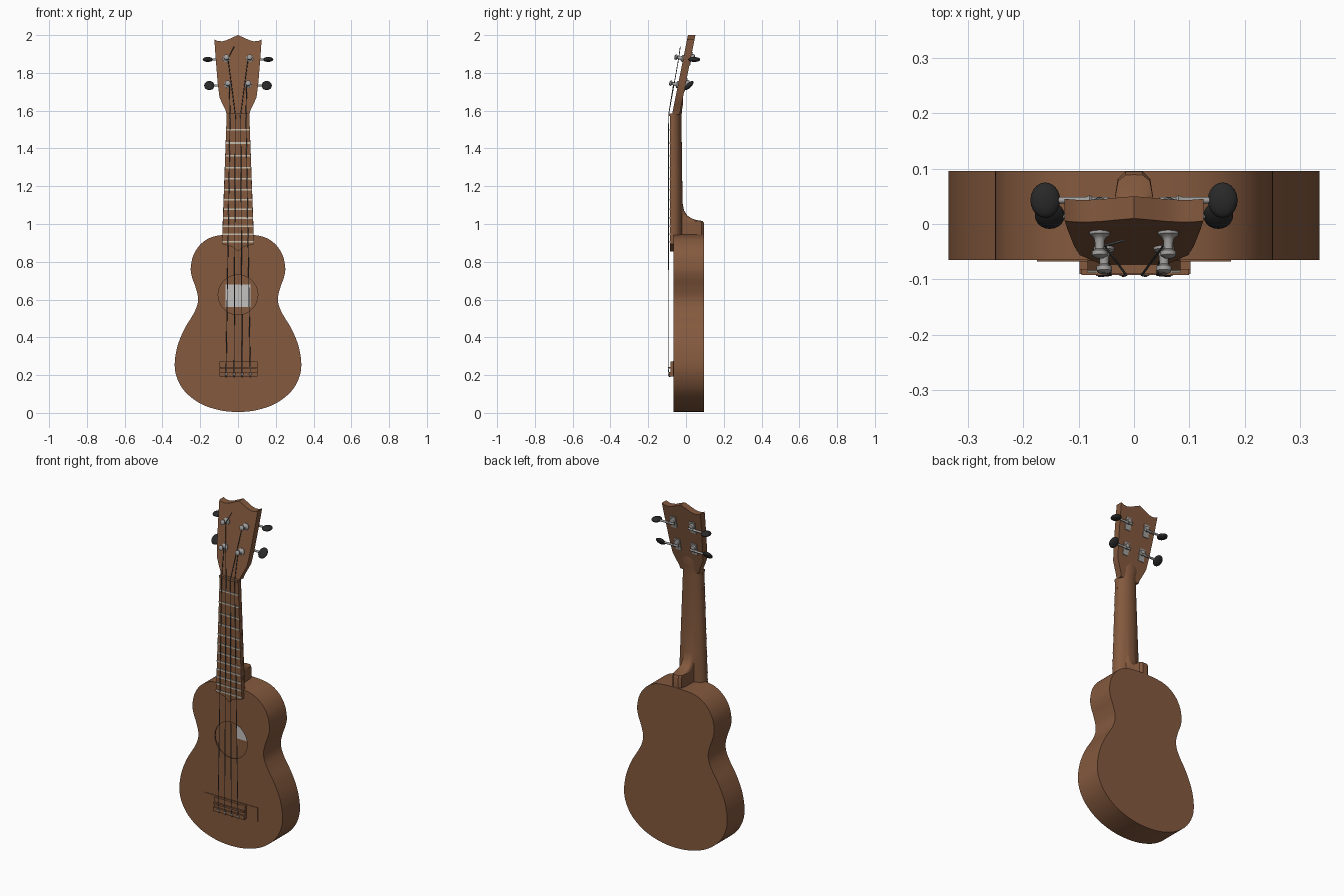
import bpy, bmesh, math
from mathutils import Vector, Matrix

if "Cube" in bpy.data.objects:
    bpy.data.objects.remove(bpy.data.objects["Cube"])


def material(name, rgb):
    m = bpy.data.materials.new(name)
    m.diffuse_color = (*rgb, 1)
    m.use_nodes = True
    m.node_tree.nodes["Principled BSDF"].inputs["Base Color"].default_value = m.diffuse_color
    return m


WOOD = material("brown wood", (0.23, 0.10, 0.048))
STEEL = material("grey metal", (0.36, 0.35, 0.34))
FRET = material("pale fret metal", (0.58, 0.52, 0.43))
BLACK = material("black plastic", (0.022, 0.022, 0.022))
STRING = material("dark string", (0.10, 0.10, 0.10))
PAPER = material("pale paper", (0.55, 0.54, 0.53))


def finish(ob, mat, angle=35):
    ob.data.materials.clear()
    ob.data.materials.append(mat)
    bpy.ops.object.select_all(action='DESELECT')
    bpy.context.view_layer.objects.active = ob
    ob.select_set(True)
    if ob.type == 'CURVE':
        bpy.ops.object.convert(target='MESH')
        ob = bpy.context.object
    bm = bmesh.new()
    bm.from_mesh(ob.data)
    bmesh.ops.remove_doubles(bm, verts=bm.verts, dist=1e-5)
    bmesh.ops.recalc_face_normals(bm, faces=bm.faces)
    bm.to_mesh(ob.data)
    bm.free()
    bpy.ops.object.shade_smooth_by_angle(angle=math.radians(angle))
    return ob


def from_bmesh(name, bm, mat):
    me = bpy.data.meshes.new(name)
    bm.to_mesh(me)
    bm.free()
    ob = bpy.data.objects.new(name, me)
    bpy.context.collection.objects.link(ob)
    return finish(ob, mat)


def new_curve(name, dims, loops, cyclic):
    cu = bpy.data.curves.new(name, 'CURVE')
    cu.dimensions = dims
    for pts in loops:
        s = cu.splines.new('POLY')
        s.points.add(len(pts) - 1)
        for p, c in zip(s.points, pts):
            p.co = (*c, 0, 1) if len(c) == 2 else (*c, 1)
        s.use_cyclic_u = cyclic
    ob = bpy.data.objects.new(name, cu)
    bpy.context.collection.objects.link(ob)
    return ob


def plate(name, loops, y0, y1, mat):
    """Flat shape in x,z (later loops are holes), thick from y0 to y1."""
    ob = new_curve(name, '2D', loops, True)
    ob.data.fill_mode = 'BOTH'
    ob.data.extrude = (y1 - y0) / 2
    ob = finish(ob, mat)
    ob.data.transform(Matrix.Translation((0, (y0 + y1) / 2, 0)) @ Matrix.Rotation(math.pi / 2, 4, 'X'))
    return ob


def box(name, x0, x1, y0, y1, z0, z1, mat):
    return plate(name, [[(x0, z0), (x1, z0), (x1, z1), (x0, z1)]], y0, y1, mat)


def rod(name, pts, r, mat):
    ob = new_curve(name, '3D', [pts], False)
    ob.data.bevel_depth = r
    ob.data.bevel_resolution = 1
    ob.data.use_fill_caps = True
    return finish(ob, mat, 60)


def lathe(name, base, axis, profile, mat, n=20):
    """Turn (distance, radius) pairs about an axis."""
    q = Vector((0, 0, 1)).rotation_difference(Vector(axis))
    bm = bmesh.new()
    rings = [[bm.verts.new(Vector(base) + q @ Vector((r * math.cos(i * math.tau / n), r * math.sin(i * math.tau / n), d)))
              for i in range(n)] for d, r in profile]
    skin(bm, rings)
    return from_bmesh(name, bm, mat)


def skin(bm, rings):
    n = len(rings[0])
    for a, b in zip(rings, rings[1:]):
        for i in range(n):
            bm.faces.new((a[i], a[(i + 1) % n], b[(i + 1) % n], b[i]))
    bm.faces.new(rings[0])
    bm.faces.new(rings[-1])


def mirrored(half):
    return half + [(-x, z) for x, z in reversed(half) if x > 0]


def smooth_loop(pts, steps=5):
    out, n = [], len(pts)
    for i in range(n):
        a, b, c, d = (Vector(pts[(i + k) % n]) for k in (-1, 0, 1, 2))
        for s in range(steps):
            t = s / steps
            p = 0.5 * (2 * b + (c - a) * t + (2 * a - 5 * b + 4 * c - d) * t**2 + (3 * b - a - 3 * c + d) * t**3)
            out.append((p.x, p.y))
    return out


def inset(pts, d):
    out, n = [], len(pts)
    for i in range(n):
        t = (Vector(pts[(i + 1) % n]) - Vector(pts[i - 1])).normalized()
        out.append((pts[i][0] - t.y * d, pts[i][1] + t.x * d))
    return out


# Hollow body: front with sound hole, sides, back, paper label inside
half = [(0, .005), (.10, .015), (.2, .05), (.28, .112), (.323, .185), (.335, .26), (.32, .355), (.283, .445),
        (.238, .52), (.216, .57), (.212, .615), (.226, .67), (.244, .72), (.25, .77), (.234, .84), (.19, .90),
        (.12, .936), (0, .945)]
body = smooth_loop(mirrored(half))
hole = [(.105 * math.cos(i * math.tau / 48), .625 + .105 * math.sin(i * math.tau / 48)) for i in range(48)]
plate("body_front", [body, hole], -.065, -.057, WOOD)
plate("body_sides", [body, inset(body, .01)], -.057, .088, WOOD)
plate("body_back", [body], .088, .096, WOOD)
box("label", -.065, .065, .085, .0885, .56, .68, PAPER)


# Neck and heel: D-shaped sections, with a narrow block growing out at the heel
def width(z):
    return .06 + (1.575 - z) * .037


bm = bmesh.new()
rings = []
for z, front, depth, w in [(.94, -.066, .161, 0), (1.005, -.066, .161, 0), (1.016, -.066, .155, 0),
                           (1.02, -.066, .125, 0), (1.03, -.066, .095, 0), (1.045, -.066, .073, 0),
                           (1.07, -.066, .056, 0), (1.11, -.066, .048, 0), (1.3, -.067, .046, 0),
                           (1.57, -.070, .046, 0), (1.61, -.068, .048, .062), (1.64, -.06, .045, .07),
                           (1.68, -.05, .034, .075)]:
    w = w or width(z)
    ring = []
    for i in range(33):
        t = math.pi * i / 32
        c, s = math.cos(t), math.sin(t)
        r = 1 / math.hypot(c / w, s / min(depth, .05))
        if depth > .05:
            r = max(r, ((abs(c) / .036)**5 + (s / depth)**5)**-.2)
        ring.append(bm.verts.new((r * c, front + r * s, z)))
    rings.append(ring)
skin(bm, rings)
from_bmesh("neck", bm, WOOD)

# Fingerboard, nut and frets
plate("fingerboard", [mirrored([(0, .855), (.03, .88), (.084, .893), (.06, 1.575)])], -.084, -.065, WOOD)
box("nut", -.06, .06, -.09, -.068, 1.572, 1.586, WOOD)
for i in range(1, 13):
    z = 1.575 - 1.34 * (1 - 2 ** (-i / 12))
    w = width(z) - .001
    box(f"fret_{i}", -w, w, -.088, -.083, z - .004, z + .004, FRET)

# Headstock, sheared backwards
head = plate("headstock", [mirrored([(.06, 1.58), (.065, 1.6), (.082, 1.635), (.098, 1.67), (.108, 1.75), (.12, 1.9),
             (.125, 1.977), (.108, 1.969), (.085, 1.967), (.06, 1.973), (.03, 1.987), (0, 2.0)])], 0, .04, WOOD)


def head_y(z):
    return -.07 + .2 * (z - 1.6)


for v in head.data.vertices:
    v.co.y += head_y(v.co.z)

# Tuners: turned post, gear plate, gear, shaft and knob
for side in (-1, 1):
    for row, px, z, kx, tilt in (("lower", .054, 1.737, .152, 45), ("upper", .062, 1.875, .16, 0)):
        tag = f"{row}_{'left' if side < 0 else 'right'}"
        y = head_y(z)
        x = side * px
        lathe(f"tuner_post_{tag}", (x, y + .003, z), (0, -1, .2),
              [(0, .019), (.008, .019), (.012, .012), (.018, .009), (.034, .008), (.038, .014), (.046, .014),
               (.05, .008)], STEEL)
        ky = y + .058
        kz = z - .004
        plate_ob = box(f"tuner_plate_{tag}", x - .018, x + .018, .039, .044, z - .035, z + .035, STEEL)
        for v in plate_ob.data.vertices:
            v.co.y += head_y(v.co.z)
        lathe(f"tuner_gear_{tag}", (x, y + .04, z + .012), (0, 1, -.2), [(0, .015), (.018, .015), (.022, .006)], STEEL)
        lathe(f"tuner_shaft_{tag}", (x - side * .016, ky, kz), (side, 0, 0),
              [(0, .006), (.03, .006), (.034, .009), (.04, .006), (kx - px, .006)], STEEL, 12)
        bm = bmesh.new()
        bmesh.ops.create_uvsphere(bm, u_segments=20, v_segments=12, radius=1, matrix=Matrix.Translation(
            (side * kx, ky, kz)) @ Matrix.Rotation(math.radians(tilt), 4, 'X') @ Matrix.Diagonal((.027, .032, .013, 1)))
        from_bmesh(f"tuner_knob_{tag}", bm, BLACK)

# Bridge: thin wings, block, saddle and tie bar
box("bridge_wings", -.175, .175, -.068, -.064, .195, .275, WOOD)
box("bridge_block", -.098, .102, -.082, -.066, .216, .272, WOOD)
box("bridge_tie_bar", -.098, .102, -.09, -.066, .193, .216, WOOD)
box("saddle", -.095, .099, -.092, -.08, .234, .244, WOOD)

# Strings from tie bar over saddle and nut to the posts
ends = [(-.068, 1.737), (-.055, 1.875), (.055, 1.875), (.068, 1.737)]
for i, (ex, ez) in enumerate(ends):
    bx, nx = -.063 + i * .0425, -.042 + i * .028
    ex = math.copysign(.046 if ez < 1.8 else .053, ex)
    path = [(bx, -.084, .19), (bx, -.092, .194), (bx, -.092, .216), (bx, -.094, .239), (nx, -.092, 1.579),
            (ex, head_y(ez) - .024, ez)]
    if i == 1:
        path.append((-.02, -.03, 1.94))
    rod(f"string_{i + 1}", path, .0022, STRING)
    lathe(f"string_knot_{i + 1}", (bx, -.09, .204), (0, -1, 0), [(0, .007), (.004, .005)], STEEL, 10)
